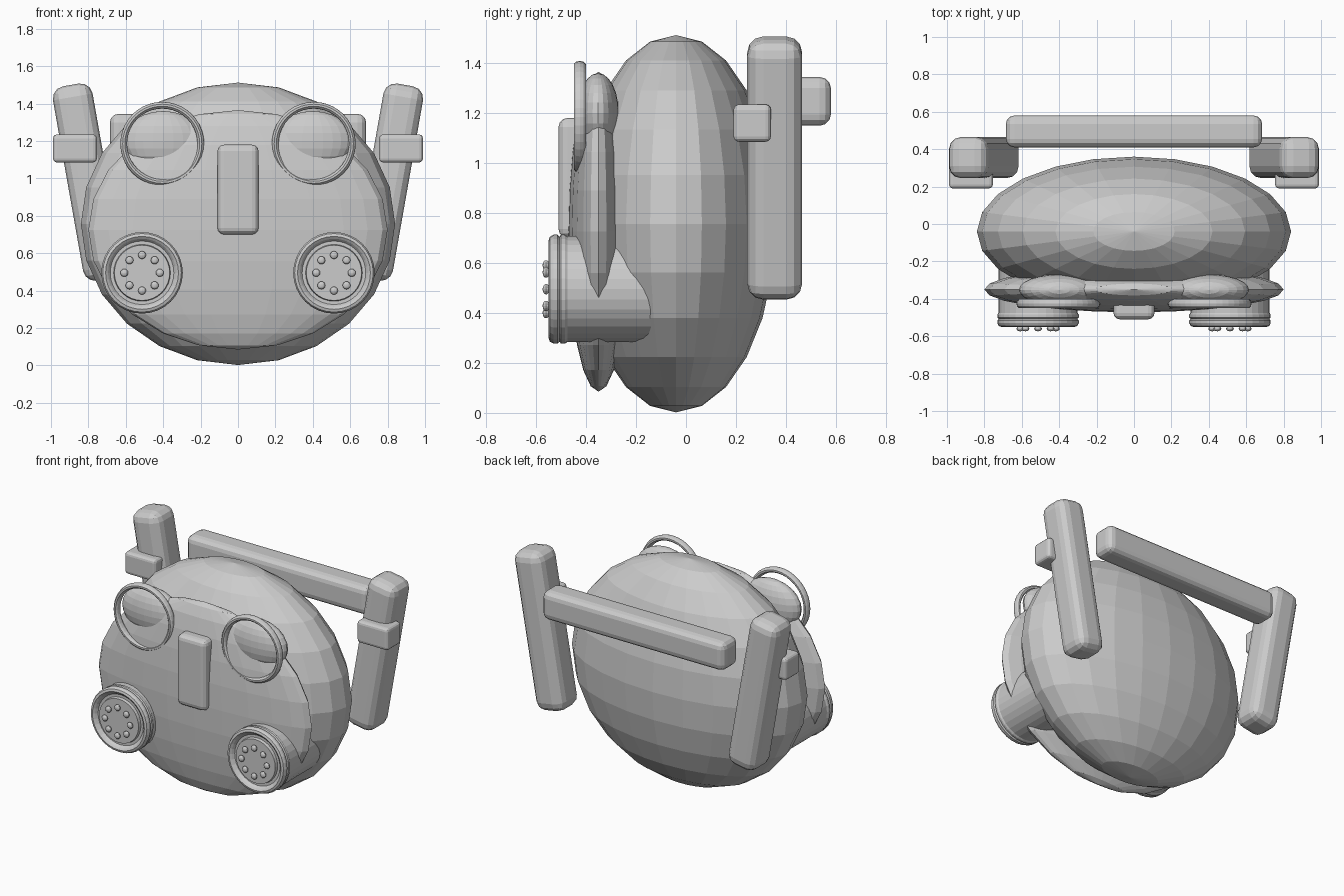
import bpy, bmesh, math
from mathutils import Matrix, Vector

cube = bpy.data.objects.get("Cube")
if cube:
    bpy.data.objects.remove(cube, do_unlink=True)

grey = bpy.data.materials.new("plain grey")
grey.use_nodes = True
COLOUR = (0.6, 0.6, 0.6, 1)
grey.diffuse_color = COLOUR
grey.node_tree.nodes["Principled BSDF"].inputs["Base Color"].default_value = COLOUR


def finish(name, bm):
    mesh = bpy.data.meshes.new(name)
    bmesh.ops.recalc_face_normals(bm, faces=bm.faces)
    bm.to_mesh(mesh)
    bm.free()
    mesh.materials.append(grey)
    obj = bpy.data.objects.new(name, mesh)
    bpy.context.collection.objects.link(obj)
    return obj


def ellipsoid(name, centre, radii, segments=24, rings=12):
    bm = bmesh.new()
    bmesh.ops.create_uvsphere(bm, u_segments=segments, v_segments=rings, radius=1)
    bmesh.ops.transform(bm, matrix=Matrix.Translation(centre) @ Matrix.Diagonal((*radii, 1)), verts=bm.verts)
    return finish(name, bm)


def rounded_box(name, centre, size, bevel, tilt=0, segments=3):
    bm = bmesh.new()
    bmesh.ops.create_cube(bm, size=1)
    bmesh.ops.scale(bm, vec=size, verts=bm.verts)
    bmesh.ops.bevel(bm, geom=bm.edges[:], offset=bevel, segments=segments, profile=0.5, affect='EDGES')
    bmesh.ops.transform(bm, matrix=Matrix.Translation(centre) @ Matrix.Rotation(tilt, 4, 'Y'), verts=bm.verts)
    return finish(name, bm)


def lathe(name, centre, profile, steps=32, closed=False):
    """Spin (radius, depth) points around the y axis."""
    bm = bmesh.new()
    verts = [bm.verts.new((r, y, 0)) for r, y in profile]
    edges = [bm.edges.new(pair) for pair in zip(verts, verts[1:])]
    if closed:
        edges.append(bm.edges.new((verts[-1], verts[0])))
    bmesh.ops.spin(bm, geom=verts + edges, cent=(0, 0, 0), axis=(0, 1, 0),
                   angle=math.tau, steps=steps, use_duplicate=False)
    bmesh.ops.remove_doubles(bm, verts=bm.verts, dist=0.0005)
    bmesh.ops.translate(bm, vec=centre, verts=bm.verts)
    return finish(name, bm)


# Body, face plate and nose
ellipsoid("body", (0, -0.04, 0.757), (0.84, 0.4, 0.755))
ellipsoid("face_plate", (0, -0.35, 0.725), (0.8, 0.122, 0.64))
rounded_box("nose", (0, -0.44, 0.94), (0.22, 0.14, 0.48), 0.035)

# Round housing: recessed disc, raised rim, grooved collar, straight barrel
HOUSING = [(0, -0.545), (0.148, -0.545), (0.152, -0.525), (0.17, -0.525),
           (0.182, -0.54), (0.195, -0.55), (0.21, -0.545), (0.218, -0.53),
           (0.218, -0.515), (0.21, -0.507), (0.218, -0.5), (0.218, -0.485),
           (0.212, -0.475), (0.212, -0.08), (0, -0.08)]
EYE_RIM = [(0.206 + 0.018 * math.cos(a), 0.025 * math.sin(a))
           for a in (math.tau * i / 10 for i in range(10))]

for side, s in (("left", 1), ("right", -1)):
    # Eye and its rim
    ellipsoid(side + "_eye", (s * 0.4, -0.352, 1.2), (0.215, 0.083, 0.16))
    lathe(side + "_eye_rim", (s * 0.405, -0.425, 1.185), EYE_RIM, 40, closed=True)

    # Cheek housing with a ring of studs
    hub = Vector((s * 0.513, 0, 0.495))
    lathe(side + "_cheek_housing", hub, HOUSING)
    for i in range(8):
        a = math.tau * i / 8
        ellipsoid(f"{side}_cheek_stud_{i + 1}",
                  hub + Vector((0.095 * math.cos(a), -0.56, 0.095 * math.sin(a))),
                  (0.021, 0.014, 0.021), 12, 8)

    # Leaning rear post with its clamp
    rounded_box(side + "_post", (s * 0.803, 0.355, 0.98), (0.215, 0.22, 1.055), 0.065, s * math.radians(10))
    rounded_box(side + "_clamp", (s * 0.872, 0.265, 1.16), (0.235, 0.15, 0.15), 0.022)

# Rear crossbar
rounded_box("rear_crossbar", (0, 0.495, 1.247), (1.37, 0.17, 0.195), 0.045)
